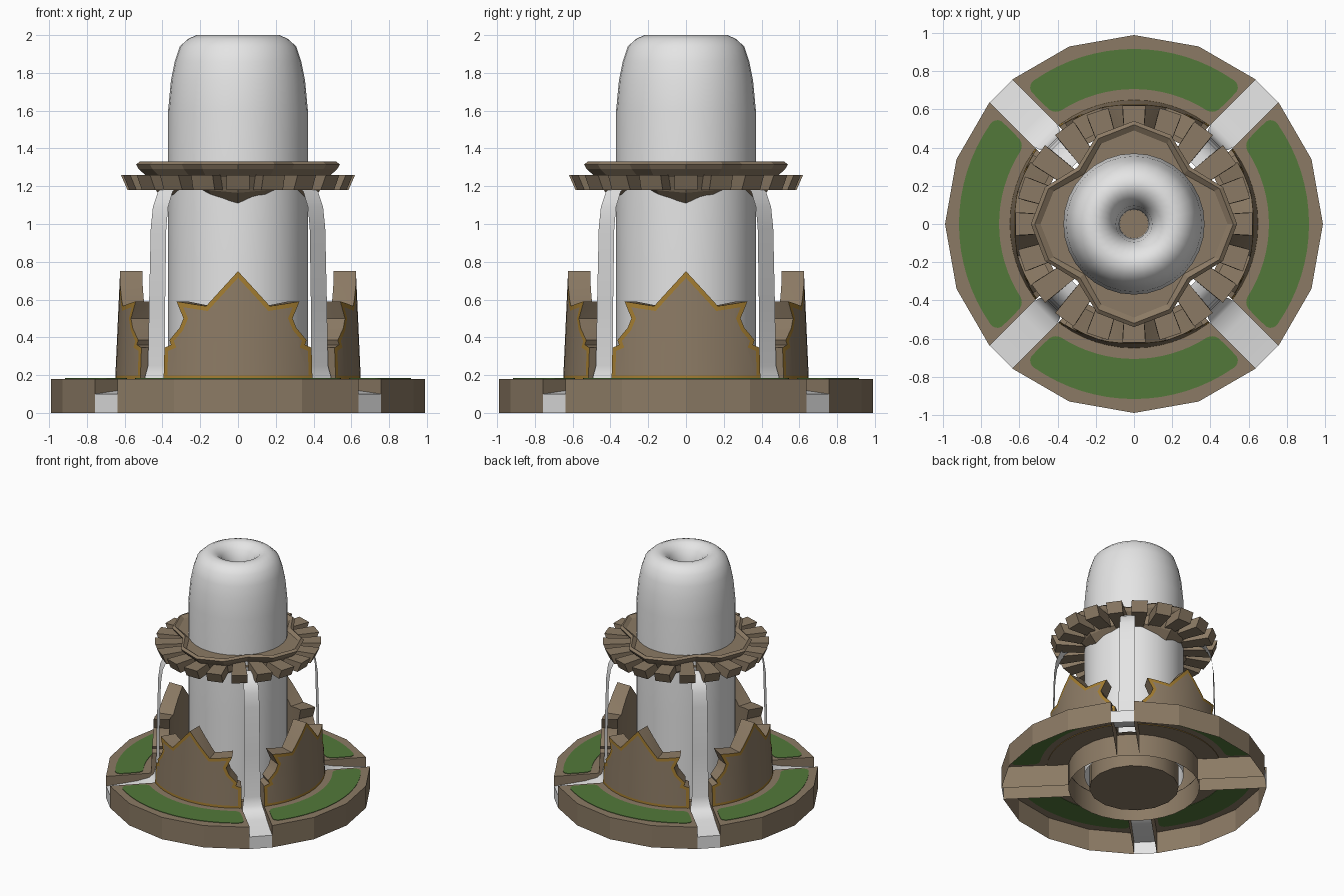
import bpy, bmesh, math
from math import sin, cos, asin, radians, pi
from mathutils import Matrix

if "Cube" in bpy.data.objects:
    bpy.data.objects.remove(bpy.data.objects["Cube"])


def mat(name, col):
    m = bpy.data.materials.new(name)
    m.diffuse_color = (*col, 1)
    m.use_nodes = True
    m.node_tree.nodes["Principled BSDF"].inputs["Base Color"].default_value = m.diffuse_color
    return m


STONE = mat("brown stone", (0.26, 0.195, 0.128))
GRASS = mat("grass green", (0.085, 0.19, 0.042))
GOLD = mat("gold trim", (0.36, 0.20, 0.03))
WATER = mat("pale water", (0.78, 0.78, 0.78))


def finish(name, bm, mats, smooth=None, turns=1, first=0, recalc=True):
    """Make an object and its copies turned about z."""
    bmesh.ops.remove_doubles(bm, verts=bm.verts, dist=1e-5)
    if recalc:
        bmesh.ops.recalc_face_normals(bm, faces=bm.faces)
    me = bpy.data.meshes.new(name)
    bm.to_mesh(me)
    bm.free()
    for m in mats:
        me.materials.append(m)
    if smooth:
        me.polygons.foreach_set("use_smooth", [True] * len(me.polygons))
        me.set_sharp_from_angle(angle=radians(smooth))
    for i in range(turns):
        ob = bpy.data.objects.new(name, me)
        ob.rotation_euler.z = first + i * 2 * pi / turns
        bpy.context.collection.objects.link(ob)


def sheet(bm, rows, closed=False, flip=False):
    """Skin a grid of points with quads."""
    vs = [[bm.verts.new(p) for p in row] for row in rows]
    for a, b in zip(vs, vs[1:]):
        n = len(a)
        for j in range(n if closed else n - 1):
            k = (j + 1) % n
            q = [a[j], a[k], b[k], b[j]]
            bm.faces.new(q[::-1] if flip else q)


def lathe(bm, prof, n):
    sheet(bm, [[(r * cos(2 * pi * j / n), r * sin(2 * pi * j / n), z)
                for j in range(n)] for r, z in prof], closed=True)


def polar(r, a, z):
    """Angle a is measured from the front (-y)."""
    return (r * sin(a), -r * cos(a), z)


def half_angle(r, gap):
    """Half angle of a quarter whose ends stay parallel to the channels."""
    return pi / 4 - asin(gap / r)


# base quarter: top sheet, outer wall and channel side walls, open below
bm = bmesh.new()
T = [-1, -0.5, 0, 0.5, 1]
rows = [[polar(r, t * half_angle(r, 0.085), z) for t in T]
        for r, z in ((0.49, 0.18), (0.65, 0.18), (0.8, 0.18), (0.99, 0.18), (0.99, 0))]
sheet(bm, rows)
for s in (-1, 1):
    sheet(bm, [[polar(r, s * half_angle(r, 0.085), z) for r in (0.49, 0.99)]
               for z in (0, 0.18)], flip=s > 0)
finish("base_quarter", bm, [STONE], turns=4)

# grass panel with rounded corners, thin plate through the base top
bm = bmesh.new()
U = [-1, -0.97, -0.9, -0.8, -0.65, 0, 0.65, 0.8, 0.9, 0.97, 1]
layers = []
for z in (0.184, 0.1765):
    rows = []
    for u in U:
        r = 0.812 + 0.105 * u
        e = max(0, (abs(u) - 0.5) / 0.5)
        h = half_angle(r, 0.108) - 0.06 * (1 - math.sqrt(1 - e * e))
        rows.append([polar(r, h * t / 8, z) for t in range(-8, 9)])
    sheet(bm, rows)
    layers.append(rows)
border = [[R[0][j] for j in range(17)] + [row[-1] for row in R[1:-1]]
          + [R[-1][j] for j in range(16, -1, -1)] + [row[0] for row in R[-2:0:-1]]
          for R in layers]
sheet(bm, border, closed=True)
finish("grass_panel", bm, [GRASS], turns=4)

# crown shaped wall quarter with gold border
bm = bmesh.new()
half = [(15.5, 0.565), (31, 0.59), (27, 0.5), (29, 0.45), (34.5, 0.385),
        (33.5, 0.36), (37.3, 0.345), (37.3, 0.175)]
prof = [(0, 0.75)] + half + [(-a, z) for a, z in reversed(half)]
f = bm.faces.new([bm.verts.new((radians(a) * 0.64, 0, z)) for a, z in prof])
ext = bmesh.ops.extrude_face_region(bm, geom=[f], use_keep_orig=True)
bmesh.ops.translate(bm, vec=(0, 0.12, 0),
                    verts=[g for g in ext["geom"] if isinstance(g, bmesh.types.BMVert)])
bmesh.ops.recalc_face_normals(bm, faces=bm.faces)
front = [p for p in bm.faces if len(p.verts) > 4 and p.calc_center_median().y < 0.01]
for p in bmesh.ops.inset_region(bm, faces=front, thickness=0.024,
                                use_even_offset=True)["faces"]:
    p.material_index = 1
bmesh.ops.triangulate(bm, faces=bm.faces)
for i in range(-6, 7):
    bmesh.ops.bisect_plane(bm, geom=bm.verts[:] + bm.edges[:] + bm.faces[:],
                           plane_co=(radians(6 * i) * 0.64, 0, 0), plane_no=(1, 0, 0))
for v in bm.verts:
    a, d, z = v.co.x / 0.64, v.co.y, v.co.z
    v.co = polar(0.65 - 0.045 * (z - 0.18) - d, a, z)
finish("crown_wall", bm, [STONE, GOLD], smooth=25, turns=4)

# inner drum of the base
bm = bmesh.new()
lathe(bm, [(0.49, 0), (0.49, 0.18), (0.53, 0.18)], 32)
finish("inner_drum", bm, [STONE], smooth=30)

# stone core under the water column
bm = bmesh.new()
bmesh.ops.create_cone(bm, cap_ends=True, segments=16, radius1=0.335, radius2=0.335,
                      depth=1.2, matrix=Matrix.Translation((0, 0, 0.6)))
finish("stone_core", bm, [STONE], smooth=30)

# water column with a dimpled top
bm = bmesh.new()
lathe(bm, [(0.37, 0.1), (0.37, 0.8), (0.37, 1.6), (0.355, 1.76), (0.335, 1.86),
           (0.308, 1.94), (0.265, 1.98), (0.22, 2.0), (0.17, 1.99), (0.125, 1.95),
           (0.095, 1.88), (0.078, 1.75), (0.075, 1.2)], 32)
finish("water_column", bm, [WATER], smooth=60)

# four pointed collar with hanging corbels
bm = bmesh.new()
cols = []
for j in range(16):
    a = 2 * pi * j / 16
    c = abs(cos(2 * a))
    R = 0.42 + 0.12 * c
    ring = [(0.36, 1.31), (R - 0.05, 1.31), (R - 0.02, 1.33), (R, 1.315), (R - 0.015, 1.29),
            (R - 0.06, 1.25), (0.375 + 0.05 * c, 1.215 - 0.05 * c), (0.36, 1.2 - 0.1 * c * c)]
    cols.append([polar(r, a, z) for r, z in ring])
sheet(bm, list(zip(*cols)), closed=True)
finish("collar", bm, [STONE])

# ring of spout blocks with slanted ends
bm = bmesh.new()
ends = []
for r, w, z0, z1, lean in ((0.36, 0.045, 1.18, 1.26, 0), (0.62, 0.06, 1.18, 1.26, 0.035)):
    ends.append([(-w, -(r - lean), z0), (w, -(r - lean), z0), (w, -r, z1), (-w, -r, z1)])
sheet(bm, ends, closed=True)
bmesh.ops.holes_fill(bm, edges=bm.edges)
finish("spout_block", bm, [STONE], turns=20)

# falling streams that run out through the channels
bm = bmesh.new()
path = [(0.44, 1.215, 0.05), (0.5, 1.205, 0.052), (0.545, 1.17, 0.055), (0.58, 1.09, 0.057),
        (0.595, 0.98, 0.058), (0.605, 0.6, 0.06), (0.61, 0.25, 0.064), (0.625, 0.18, 0.075),
        (0.66, 0.145, 0.085), (0.75, 0.125, 0.085), (0.985, 0.1, 0.085), (0.985, 0, 0.085)]
sheet(bm, [[(-w, -r, z), (w, -r, z)] for r, z, w in path], flip=True)
finish("water_stream", bm, [WATER], smooth=40, turns=4, first=pi / 4, recalc=False)
